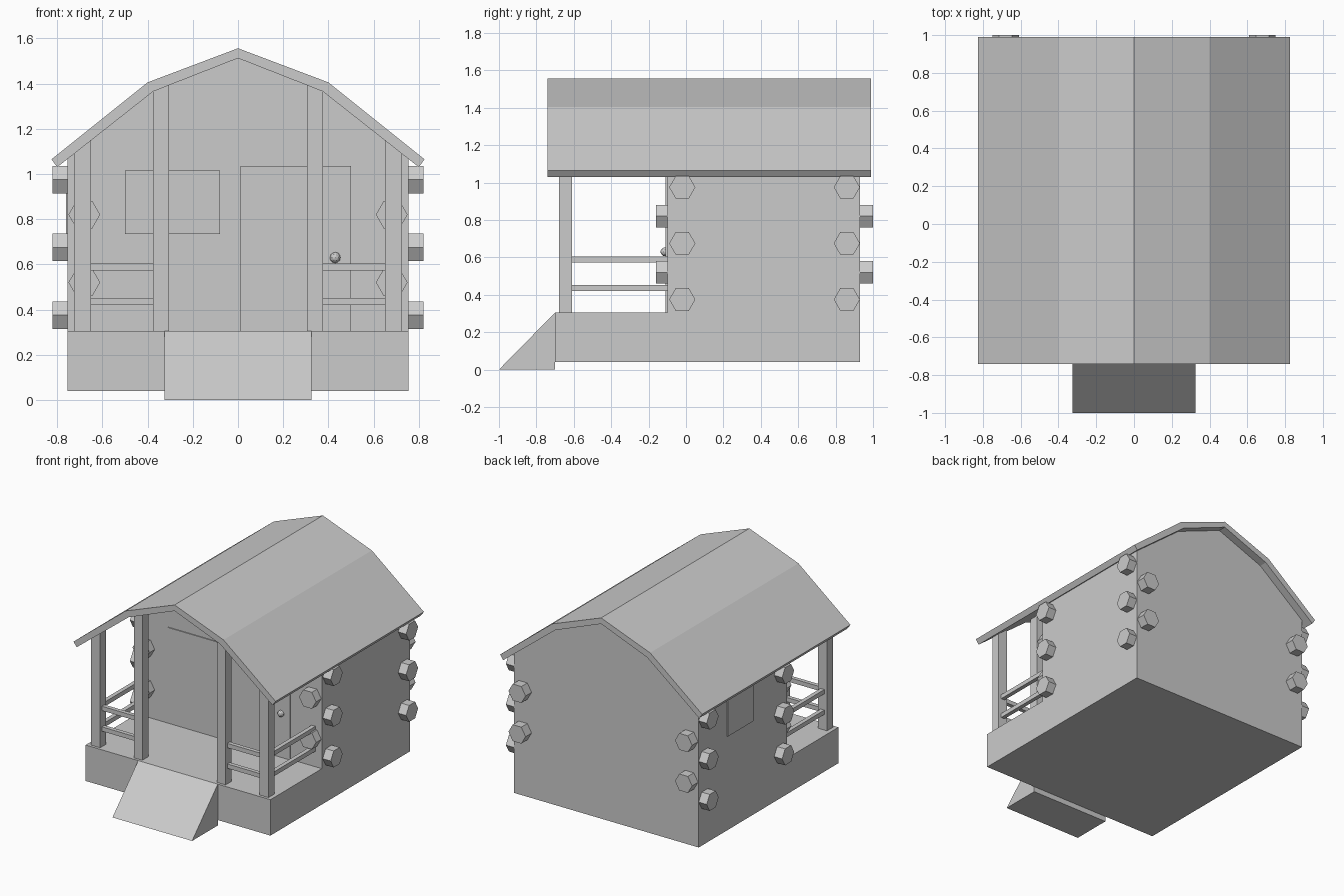
import bpy, bmesh, math
from mathutils import Vector

if "Cube" in bpy.data.objects:
    bpy.data.objects.remove(bpy.data.objects["Cube"])


def prism(name, profile, start, end, axis='y'):
    """Extrude a closed profile; (x, z) along y or (y, z) along x."""
    def point(a, b, t):
        return (a, t, b) if axis == 'y' else (t, a, b)
    bm = bmesh.new()
    rings = [[bm.verts.new(point(a, b, t)) for a, b in profile] for t in (start, end)]
    n = len(profile)
    bm.faces.new(rings[0])
    bm.faces.new(rings[1][::-1])
    for i in range(n):
        j = (i + 1) % n
        bm.faces.new((rings[0][i], rings[1][i], rings[1][j], rings[0][j]))
    bmesh.ops.recalc_face_normals(bm, faces=bm.faces)
    mesh = bpy.data.meshes.new(name)
    bm.to_mesh(mesh)
    bm.free()
    ob = bpy.data.objects.new(name, mesh)
    bpy.context.collection.objects.link(ob)
    return ob


def box(name, x0, x1, y0, y1, z0, z1):
    return prism(name, [(x0, z0), (x1, z0), (x1, z1), (x0, z1)], y0, y1)


def hexagon(cx, cz, r=0.07):
    return [(cx + r * math.cos(i * math.pi / 3), cz + r * math.sin(i * math.pi / 3))
            for i in range(6)]


def under_roof(x):
    x = abs(x)
    if x < 0.375:
        return 1.512 - x * (0.147 / 0.375)
    return 1.365 - (x - 0.375) * (0.335 / 0.425)


# porch deck and cabin body
box("porch_deck", -0.755, 0.755, -0.70, -0.10, 0.04, 0.305)
half = [(0.755, 0.04), (0.755, under_roof(0.755)), (0.375, 1.365)]
prism("cabin_body", half + [(0, 1.512)] + [(-x, z) for x, z in half[::-1]], -0.10, 0.93)

# gambrel roof shell
outer = [(0.825, 1.065), (0.40, 1.405)]
inner = [(0.375, 1.365), (0.80, 1.03)]
roof = (outer + [(0, 1.556)] + [(-x, z) for x, z in outer[::-1]]
        + [(-x, z) for x, z in inner[::-1]] + [(0, 1.512)] + inner)
prism("roof", roof, -0.74, 0.99)

# entrance ramp
prism("ramp", [(-1.0, 0), (-0.70, 0), (-0.70, 0.305)], -0.325, 0.325, 'x')

for s, side in ((-1, "left"), (1, "right")):
    # porch posts with tops following the roof slope
    for a, b, kind in ((0.65, 0.725, "corner"), (0.305, 0.375, "inner")):
        prism(f"{kind}_post_{side}",
              [(s * a, 0.305), (s * b, 0.305), (s * b, under_roof(b)), (s * a, under_roof(a))],
              -0.68, -0.61)
    # railings
    for z, level in ((0.42, "lower"), (0.572, "upper")):
        box(f"front_rail_{level}_{side}", *sorted((s * 0.375, s * 0.65)),
            -0.66, -0.63, z, z + 0.032)
        box(f"side_rail_{level}_{side}", *sorted((s * 0.672, s * 0.703)),
            -0.61, -0.10, z, z + 0.032)
    # log ends on the side walls
    for y in (-0.02, 0.86):
        for z in (0.375, 0.675, 0.975):
            prism(f"side_log_{side}", hexagon(y, z), s * 0.75, s * 0.82, 'x')
    # log ends on the front and back walls
    for z in (0.52, 0.82):
        prism(f"front_log_{side}", hexagon(s * 0.68, z), -0.16, -0.095)
        prism(f"back_log_{side}", hexagon(s * 0.68, z), 0.925, 1.0)

# door and windows
box("door", 0.01, 0.50, -0.11, -0.098, 0.305, 1.035)
box("front_window", -0.50, -0.08, -0.107, -0.098, 0.735, 1.015)
box("side_window", -0.762, -0.753, 0.30, 0.60, 0.735, 1.015)

# door knob
bpy.ops.mesh.primitive_ico_sphere_add(subdivisions=2, radius=0.024, location=(0.43, -0.113, 0.63))
bpy.context.object.name = "door_knob"
